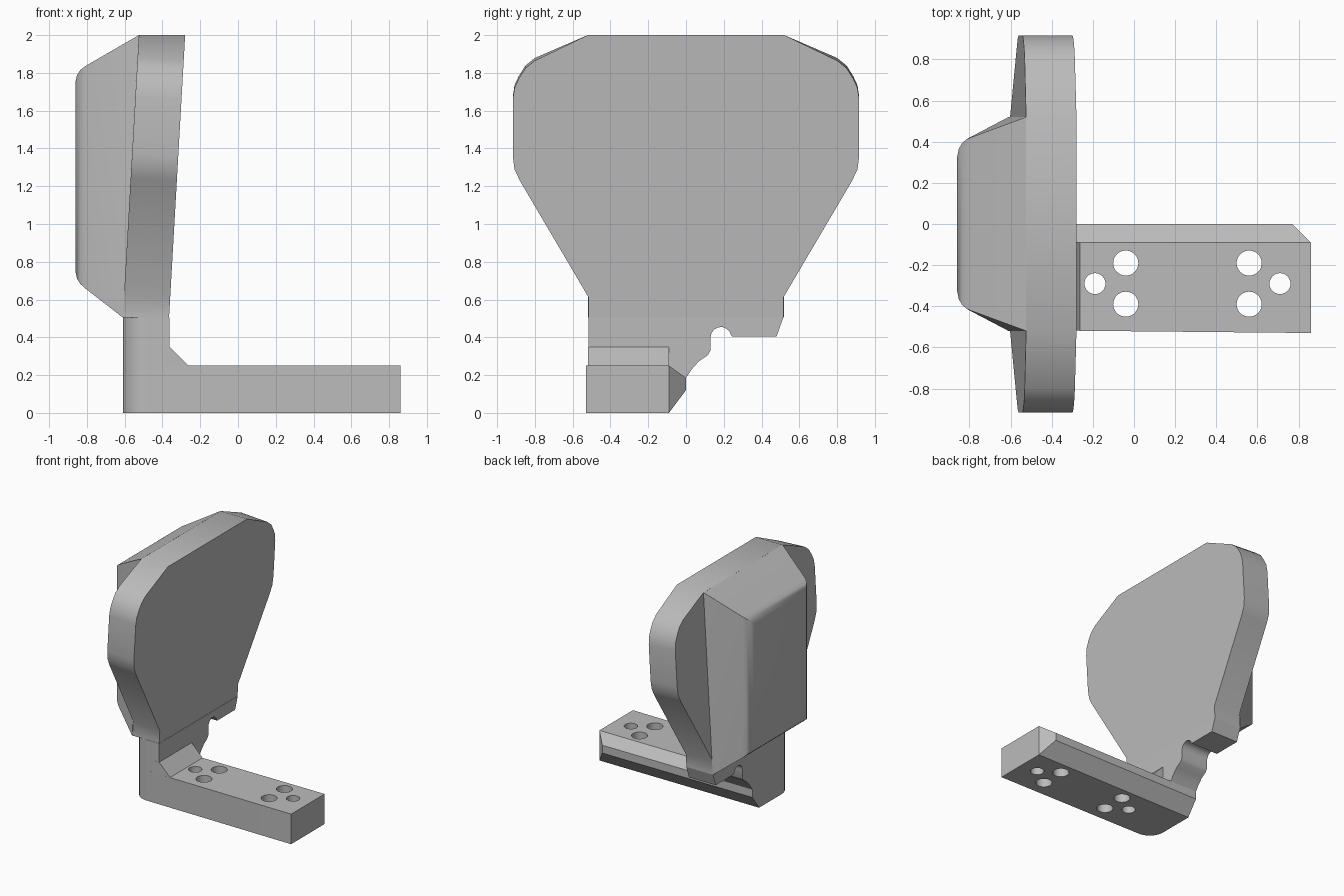
import bpy, bmesh, math
from mathutils import Vector

cube = bpy.data.objects.get("Cube")
if cube:
    bpy.data.objects.remove(cube)

grey = bpy.data.materials.new("plain_grey")
grey.use_nodes = True
colour = (0.5, 0.5, 0.5, 1)
grey.diffuse_color = colour
grey.node_tree.nodes["Principled BSDF"].inputs["Base Color"].default_value = colour


def finish(bm, name):
    bmesh.ops.recalc_face_normals(bm, faces=bm.faces)
    mesh = bpy.data.meshes.new(name)
    bm.to_mesh(mesh)
    bm.free()
    ob = bpy.data.objects.new(name, mesh)
    bpy.context.collection.objects.link(ob)
    mesh.materials.append(grey)
    return ob


def smooth(ob):
    bpy.ops.object.select_all(action='DESELECT')
    ob.select_set(True)
    bpy.context.view_layer.objects.active = ob
    bpy.ops.object.shade_smooth_by_angle(angle=math.radians(32))


def prism(outline, place_a, place_b):
    """Join two copies of an outline, each placed in space by a function."""
    bm = bmesh.new()
    a = [bm.verts.new(place_a(*p)) for p in outline]
    b = [bm.verts.new(place_b(*p)) for p in outline]
    bm.faces.new(a)
    bm.faces.new(b[::-1])
    for i in range(len(a)):
        j = (i + 1) % len(a)
        bm.faces.new((a[i], b[i], b[j], a[j]))
    return bm


def upright(outline, z0, z1):
    return prism(outline, lambda x, y: (x, y, z0), lambda x, y: (x, y, z1))


def arc(cx, cy, r, start, end, steps):
    return [(cx + r * math.cos(math.radians(start + (end - start) * i / steps)),
             cy + r * math.sin(math.radians(start + (end - start) * i / steps)))
            for i in range(steps + 1)]


# Leaning plate: half outline mirrored, thickness square to the lean
LEAN, THICK, SEAM = 0.057, 0.245, 0.505
half = [(0.52, 2), (0.80, 1.865), (0.85, 1.825), (0.885, 1.77), (0.908, 1.72),
        (0.917, 1.66), (0.917, 1.36), (0.908, 1.29), (0.88, 1.23),
        (0.515, 0.61), (0.515, SEAM)]
outline = half + [(-y, z) for y, z in reversed(half)]


def plate_front(y, z):
    return (-0.365 + LEAN * (z - SEAM), y, z)


def plate_back(y, z):
    z2 = z if z == SEAM else min(2, z + THICK * LEAN)
    return (-0.365 - THICK + LEAN * (z2 - SEAM), y, z2)


smooth(finish(prism(outline, plate_front, plate_back), "leaning_plate"))

# Tapered housing with rounded rear edges, hulled from rectangular rings
bm = bmesh.new()
for y in (-0.52, 0.52):
    bm.verts.new((-0.525, y, 2))
    bm.verts.new((-0.61, y, SEAM))
for x, w, lo, hi in ((-0.81, 0.415, 0.66, 1.835), (-0.835, 0.395, 0.683, 1.815),
                     (-0.852, 0.365, 0.71, 1.79), (-0.86, 0.325, 0.745, 1.755)):
    for y in (-w, w):
        for z in (lo, hi):
            bm.verts.new((x, y, z))
bmesh.ops.convex_hull(bm, input=bm.verts)
bmesh.ops.dissolve_limit(bm, angle_limit=0.02, verts=bm.verts, edges=bm.edges)
smooth(finish(bm, "rear_housing"))

# Notched web under the plate
web = [(-0.3, SEAM), (-0.3, 0.22), (-0.09, 0.2), (0, 0.185), (0.03, 0.23),
       (0.07, 0.275), (0.115, 0.305), (0.13, 0.33)]
web += arc(0.185, 0.4, 0.055, 180, 10, 7) + [(0.245, 0.405), (0.48, 0.405),
                                             (0.515, SEAM)]
smooth(finish(prism(web, lambda y, z: (-0.363, y, z), lambda y, z: (-0.61, y, z)),
              "notched_web"))

# Post with one rounded upright edge
R = 0.13
post = arc(-0.61 + R, -0.517 + R, R, 180, 270, 8) + [(-0.363, -0.517), (-0.363, -0.09),
                                                     (-0.61, -0.09)]
smooth(finish(upright(post, 0, SEAM), "post"))

# Foot arm: rounded at the post, corner cut at the free end
arm = arc(-0.61 + R, -0.517 + R, R, 180, 270, 8) + [(0.86, -0.53), (0.86, -0.09),
                                                    (0.77, 0), (-0.61, 0)]
bm = upright(arm, 0, 0.25)
for z_flat, z_side in ((0.25, 0.185), (0, 0.12)):
    # Long chamfers on the rear side
    up = 1 if z_flat else -1
    normal = Vector((0, abs(z_flat - z_side), up * 0.09))
    cut = bmesh.ops.bisect_plane(bm, geom=bm.verts[:] + bm.edges[:] + bm.faces[:],
                                 plane_co=(0, -0.09, z_flat), plane_no=normal,
                                 dist=1e-5, clear_outer=True)
    bmesh.ops.holes_fill(bm, edges=[e for e in bm.edges if e.is_boundary], sides=0)
arm_ob = finish(bm, "foot_arm")

# Screw holes, two mirrored groups of three
for side in (-1, 1):
    for dx, y, r in ((0.3, -0.19, 0.061), (0.3, -0.39, 0.061), (0.45, -0.29, 0.051)):
        cutter = finish(upright(arc(0.26 + side * dx, y, r, 0, 348.75, 31), -0.1, 0.4),
                        "hole_cutter")
        cutter.hide_render = True
        mod = arm_ob.modifiers.new("hole", 'BOOLEAN')
        mod.operation = 'DIFFERENCE'
        mod.solver = 'EXACT'
        mod.object = cutter
        bpy.context.view_layer.objects.active = arm_ob
        bpy.ops.object.modifier_apply(modifier=mod.name)
        bpy.data.objects.remove(cutter)
smooth(arm_ob)

# Sloped fillet between post and arm
fillet = [(-0.4, 0.24), (-0.4, 0.35), (-0.363, 0.35), (-0.263, 0.25), (-0.263, 0.24)]
finish(prism(fillet, lambda x, z: (x, -0.518, z), lambda x, z: (x, -0.09, z)),
       "corner_fillet")
